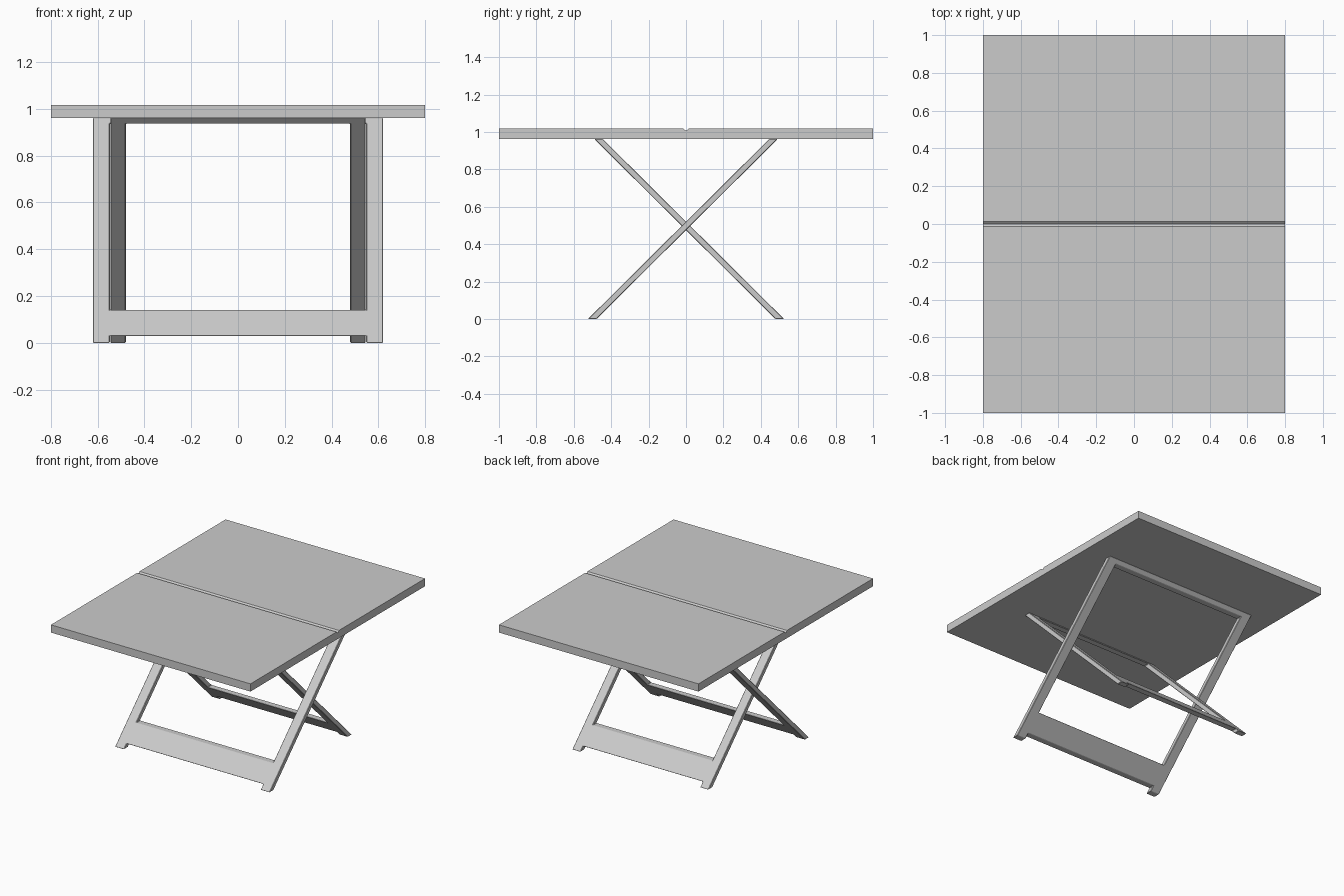
import bpy, bmesh, math

if "Cube" in bpy.data.objects:
    bpy.data.objects.remove(bpy.data.objects["Cube"])


def finish(name, bm):
    bmesh.ops.recalc_face_normals(bm, faces=bm.faces)
    mesh = bpy.data.meshes.new(name)
    bm.to_mesh(mesh)
    bm.free()
    obj = bpy.data.objects.new(name, mesh)
    bpy.context.collection.objects.link(obj)
    return obj


def extrude(bm, faces, offset):
    geom = bmesh.ops.extrude_face_region(bm, geom=faces)["geom"]
    verts = [g for g in geom if isinstance(g, bmesh.types.BMVert)]
    bmesh.ops.translate(bm, verts=verts, vec=offset)


# Table top: side profile with a shallow V groove along the fold, extruded in x
def table_top():
    profile = [(-1, 0.962), (1, 0.962), (1, 1.018), (0.014, 1.018),
               (0, 1.006), (-0.014, 1.018), (-1, 1.018)]
    bm = bmesh.new()
    face = bm.faces.new([bm.verts.new((-0.8, y, z)) for y, z in profile])
    extrude(bm, [face], (1.6, 0, 0))
    finish("table_top", bm)


# Leg frame: two slanted bars joined by a deep low rail and a thin top rail
def leg_frame(name, outer, inner, side):
    xs = [-outer, -inner, inner, outer]
    zs = [0, 0.03, 0.14, 0.937, 0.962]
    depth, slope = 0.046, 1.007

    def y_at(z):
        return side * (z - 0.498) * slope - depth / 2

    bm = bmesh.new()
    grid = [[bm.verts.new((x, y_at(z), z)) for x in xs] for z in zs]
    faces = []
    for r in range(4):
        for c in range(3):
            if c != 1 or r in (1, 3):
                faces.append(bm.faces.new((grid[r][c], grid[r][c + 1],
                                           grid[r + 1][c + 1], grid[r + 1][c])))
    extrude(bm, faces, (0, depth, 0))
    bmesh.ops.recalc_face_normals(bm, faces=bm.faces)
    # Merge the flat side strips so only real edges are softened
    flat = [e for e in bm.edges if len(e.link_faces) == 2
            and e.calc_face_angle() < math.radians(1)
            and abs(e.link_faces[0].normal.x) > 0.9]
    bmesh.ops.dissolve_edges(bm, edges=flat, use_verts=False)
    obj = finish(name, bm)
    bevel = obj.modifiers.new("soft_edges", "BEVEL")
    bevel.width = 0.003
    bevel.segments = 1
    bevel.limit_method = "ANGLE"


table_top()
leg_frame("outer_leg_frame", 0.62, 0.548, 1)
leg_frame("inner_leg_frame", 0.546, 0.48, -1)
